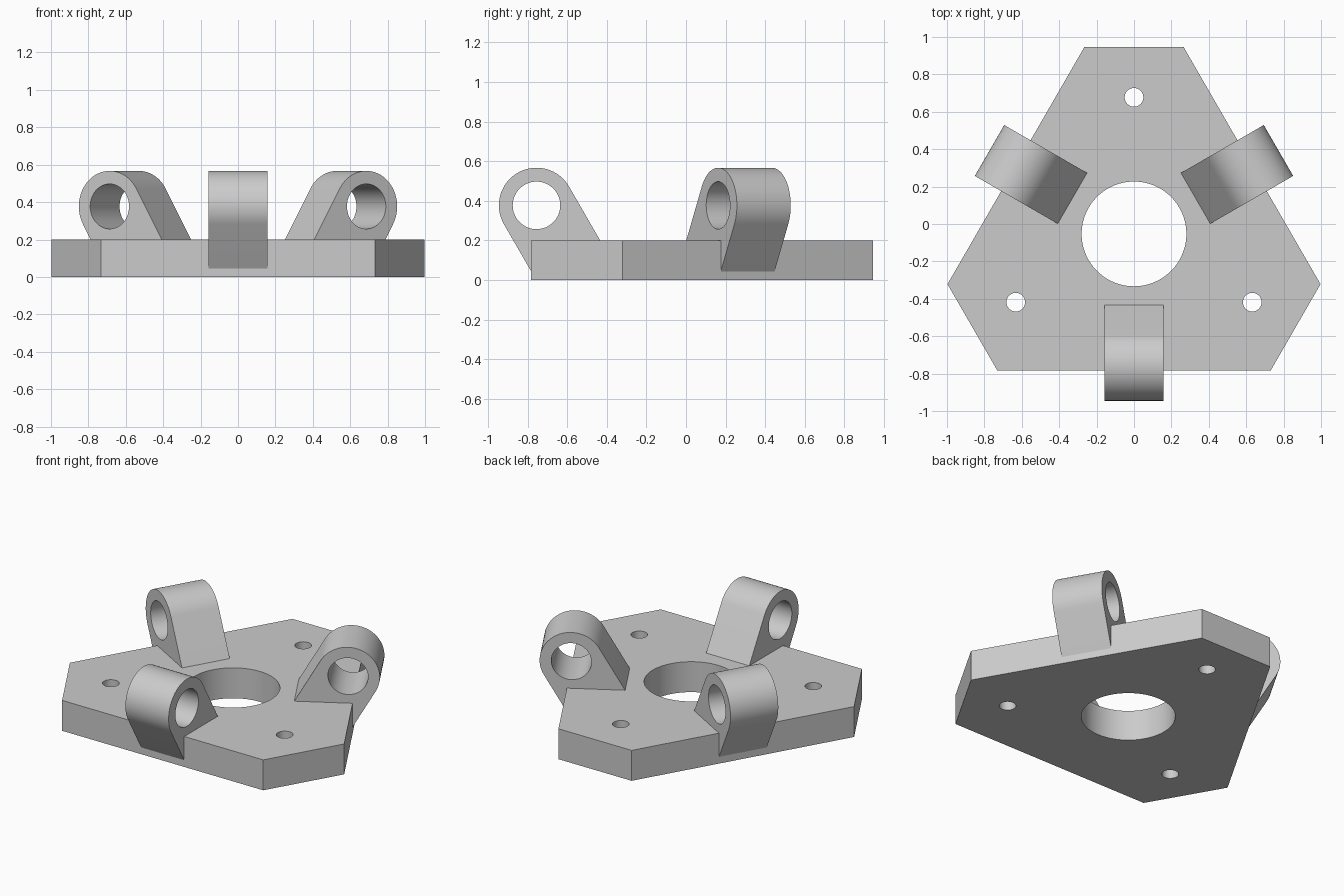
import bpy
from math import sin, cos, radians, pi
from mathutils import Matrix, Vector
import bmesh

old = bpy.data.objects.get("Cube")
if old:
    bpy.data.objects.remove(old, do_unlink=True)

CENTRE_Y = -0.053
THICK = 0.2

grey = bpy.data.materials.new("plain grey")
grey.use_nodes = True
COLOUR = (0.6, 0.6, 0.6, 1)
grey.diffuse_color = COLOUR
grey.node_tree.nodes["Principled BSDF"].inputs["Base Color"].default_value = COLOUR


def prism(name, points, offset):
    """Extrude a closed outline of 3D points along an offset."""
    bm = bmesh.new()
    face = bm.faces.new([bm.verts.new(p) for p in points])
    new = bmesh.ops.extrude_face_region(bm, geom=[face])["geom"]
    bmesh.ops.translate(bm, vec=offset, verts=[g for g in new if isinstance(g, bmesh.types.BMVert)])
    bmesh.ops.recalc_face_normals(bm, faces=bm.faces)
    mesh = bpy.data.meshes.new(name)
    bm.to_mesh(mesh)
    bm.free()
    mesh.materials.append(grey)
    obj = bpy.data.objects.new(name, mesh)
    bpy.context.collection.objects.link(obj)
    return obj


def arc(radius, start, end, steps):
    angles = [start + (end - start) * i / steps for i in range(steps + 1)]
    return [(radius * cos(a), radius * sin(a)) for a in angles]


def cut(obj, cutter):
    """Bore the cutter out of the object, then discard the cutter."""
    mod = obj.modifiers.new("bore", "BOOLEAN")
    mod.operation, mod.solver, mod.object = "DIFFERENCE", "EXACT", cutter
    select(obj)
    bpy.ops.object.modifier_apply(modifier=mod.name)
    bpy.data.objects.remove(cutter, do_unlink=True)


def select(obj):
    bpy.ops.object.select_all(action="DESELECT")
    obj.select_set(True)
    bpy.context.view_layer.objects.active = obj


def smooth(obj):
    select(obj)
    bpy.ops.object.shade_smooth_by_angle(angle=radians(30))


def turn(angle):
    return Matrix.Translation((0, CENTRE_Y, 0)) @ Matrix.Rotation(angle, 4, "Z")


TURNS = [0, 2 * pi / 3, 4 * pi / 3]

# Plate: triangle with its three corners cut off
corners = [turn(a) @ Vector((x, 0.998, 0)) for a in TURNS for x in (0.266, -0.266)]
plate = prism("base_plate", corners, (0, 0, THICK))

# Central bore and three bolt holes
bores = [(0.28, Vector((0, CENTRE_Y, 0)), 96)]
bores += [(0.05, turn(a) @ Vector((0, 0.73, 0)), 32) for a in TURNS]
for radius, spot, sides in bores:
    ring = arc(radius, 0, 2 * pi, sides)[:-1]
    outline = [spot + Vector((x, y, -0.1)) for x, y in ring]
    cut(plate, prism("bore_cutter", outline, (0, 0, 0.4)))
smooth(plate)

# Leaning lugs with a cross hole, rooted in the middle of each long side
EYE_Y, EYE_Z, HALF = -0.702, 0.377, 0.157
LEAN = Vector((0.5, -sin(radians(60))))
for name, angle in zip(("front_lug", "left_lug", "right_lug"), TURNS):
    profile = arc(0.19, radians(30), radians(210), 36)
    first, last = Vector(profile[0]), Vector(profile[-1])
    profile += [last + LEAN * 0.29, first + LEAN * 0.42]
    lug = prism(name, [(-HALF, EYE_Y + y, EYE_Z + z) for y, z in profile], (2 * HALF, 0, 0))
    eye = arc(0.12, 0, 2 * pi, 64)[:-1]
    cut(lug, prism("eye_cutter", [(-0.3, EYE_Y + y, EYE_Z + z) for y, z in eye], (0.6, 0, 0)))
    lug.data.transform(turn(angle))
    smooth(lug)
